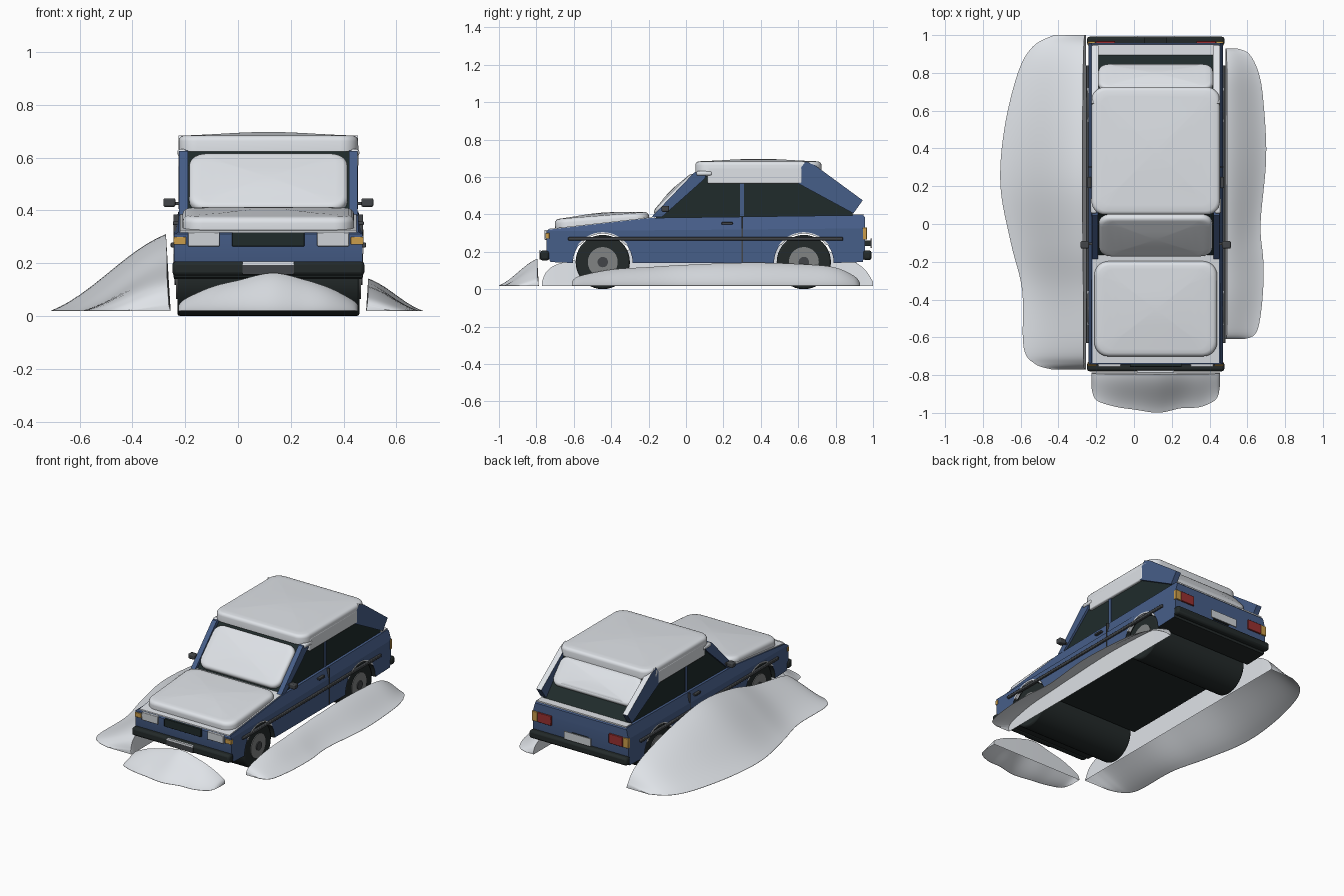
import bpy, bmesh, math
from mathutils import Matrix, Vector

if "Cube" in bpy.data.objects:
    bpy.data.objects.remove(bpy.data.objects["Cube"])

def material(name, r, g, b):
    m = bpy.data.materials.new(name)
    m.diffuse_color = (r, g, b, 1)
    m.use_nodes = True
    m.node_tree.nodes["Principled BSDF"].inputs["Base Color"].default_value = m.diffuse_color
    return m

SNOW = material("snow white", 0.78, 0.81, 0.85)
BLUE = material("body blue", 0.062, 0.112, 0.25)
GLASS = material("dark glass", 0.014, 0.024, 0.024)
BLACK = material("rubber black", 0.017, 0.023, 0.023)
TRIM = material("trim grey", 0.055, 0.06, 0.065)
HUB = material("hub grey", 0.22, 0.23, 0.23)
LAMP = material("lamp white", 0.62, 0.65, 0.68)
AMBER = material("indicator amber", 0.6, 0.34, 0.07)
RED = material("tail red", 0.32, 0.03, 0.03)
X0 = 0.115          # car centre line

def finish(name, bm, mats, bevel=0, smooth=35):
    bmesh.ops.recalc_face_normals(bm, faces=bm.faces)
    me = bpy.data.meshes.new(name)
    bm.to_mesh(me)
    bm.free()
    ob = bpy.data.objects.new(name, me)
    bpy.context.collection.objects.link(ob)
    for m in mats:
        me.materials.append(m)
    if bevel:
        mod = ob.modifiers.new("bevel", 'BEVEL')
        mod.width, mod.segments, mod.limit_method = bevel, 2, 'ANGLE'
        mod.angle_limit = math.radians(40)
    bpy.ops.object.select_all(action='DESELECT')
    ob.select_set(True)
    bpy.context.view_layer.objects.active = ob
    bpy.ops.object.shade_smooth_by_angle(angle=math.radians(smooth))
    return ob

def prism(name, pts, x0, x1, mat, up=None, down=None, bevel=0):
    """Side profile of (y, z) points stretched from x0 to x1."""
    bm = bmesh.new()
    a = [bm.verts.new((x0, y, z)) for y, z in pts]
    b = [bm.verts.new((x1, y, z)) for y, z in pts]
    bm.faces.new(a)
    bm.faces.new(b)
    for i in range(len(pts)):
        j = (i + 1) % len(pts)
        bm.faces.new((a[i], a[j], b[j], b[i]))
    bmesh.ops.recalc_face_normals(bm, faces=bm.faces)
    for f in bm.faces:
        f.normal_update()
        if up and f.normal.z > 0.5:
            f.material_index = 1
        if down and f.normal.z < -0.05:
            f.material_index = 2
    return finish(name, bm, [mat, up or mat, down or mat], bevel)

def box(name, x0, x1, y0, y1, z0, z1, mat, bevel=0):
    return prism(name, [(y0, z0), (y1, z0), (y1, z1), (y0, z1)], x0, x1, mat, bevel=bevel)

def cylinder(name, x0, x1, y, z, r, mat, n=40, bevel=0):
    pts = [(y + r * math.cos(2 * math.pi * i / n), z + r * math.sin(2 * math.pi * i / n)) for i in range(n)]
    return prism(name, pts, x0, x1, mat, bevel=bevel)

def arc(y, z, r, a0, a1, n=16):
    return [(y + r * math.cos(math.radians(a0 + (a1 - a0) * i / n)),
             z + r * math.sin(math.radians(a0 + (a1 - a0) * i / n))) for i in range(n + 1)]

def slab(name, w, l, h, corner, edge, dome, matrix):
    """Rounded snow blanket: rounded rectangle rings, soft rim and domed top."""
    rings = [(0, 0), (0, h - edge)]
    rings += [(edge * (1 - math.cos(t)), h - edge + edge * math.sin(t)) for t in (0.5, 1.0, 1.5)]
    rings += [(edge + (w / 2 - edge) * k, h) for k in (0.1, 0.25, 0.4, 0.6, 0.8, 0.95)]
    bm = bmesh.new()
    loops = []
    for d, z in rings:
        a, b = w / 2 - d, l / 2 - d * (l / w if d > edge else 1)
        r = min(max(corner - d * 0.5, 0.004), a, b)
        loop = []
        for k, (sx, sy) in enumerate(((1, 1), (-1, 1), (-1, -1), (1, -1))):
            for i in range(8):
                t = math.pi / 2 * (k + i / 7)
                x = sx * (a - r) + r * math.cos(t)
                y = sy * (b - r) + r * math.sin(t)
                lift = dome * (1 - (2 * x / w) ** 2) * (1 - (2 * y / l) ** 2) if d > 0 else 0
                loop.append(bm.verts.new(matrix @ Vector((x, y, z + lift))))
        loops.append(loop)
    for p, q in zip(loops, loops[1:]):
        for i in range(len(p)):
            j = (i + 1) % len(p)
            bm.faces.new((p[i], p[j], q[j], q[i]))
    bm.faces.new(loops[0])
    bm.faces.new(loops[-1])
    return finish(name, bm, [SNOW], smooth=60)

def pile(name, stations, place):
    """Open-bottomed snow bank from (along, width, height) stations, steep on the car side."""
    rows = []
    n = len(stations)
    for i in range(n - 1):
        p = [Vector(stations[max(0, min(n - 1, i + k))]) for k in (-1, 0, 1, 2)]
        for s in range(6 if i < n - 2 else 7):
            t = s / 6
            rows.append(0.5 * (2 * p[1] + (p[2] - p[0]) * t + (2 * p[0] - 5 * p[1] + 4 * p[2] - p[3]) * t * t
                               + (3 * p[1] - p[0] - 3 * p[2] + p[3]) * t ** 3))
    bm = bmesh.new()
    loops = []
    for t, w, h in rows:
        sec = [(0, 0)]
        for k in range(13):
            s = k / 12
            sec.append((w * (0.04 + 0.96 * s),
                        h * (0.6 * (1 - s) + 0.2 * (1 + math.cos(math.pi * s))) + 0.002))
        sec.append((w, 0))
        loops.append([bm.verts.new(place(t, u, 0.018 + z)) for u, z in sec])
    for p, q in zip(loops, loops[1:]):
        for i in range(len(p) - 1):
            bm.faces.new((p[i], p[i + 1], q[i + 1], q[i]))
    bm.faces.new(loops[0])
    bm.faces.new(loops[-1])
    return finish(name, bm, [SNOW], smooth=50)

# Body shell with wheel arches, then the shoulder tapering inwards
WHEELS = (-0.445, 0.63)
profile = [(-0.725, 0.145)]
for wy in WHEELS:
    profile += arc(wy, 0.14, 0.16, 180, 0)
profile += [(0.945, 0.145), (0.958, 0.20), (0.958, 0.325), (-0.745, 0.31), (-0.745, 0.20)]
prism("body_shell", profile, X0 - 0.357, X0 + 0.357, BLUE, down=BLACK)
shoulder = prism("body_shoulder", [(-0.745, 0.31), (0.958, 0.325), (0.957, 0.385), (0.945, 0.396),
                                   (-0.185, 0.381), (-0.735, 0.318)], X0 - 0.357, X0 + 0.357, BLUE)
for v in shoulder.data.vertices:
    if v.co.z > 0.326 or -0.74 < v.co.y < -0.7:
        v.co.x = X0 + (v.co.x - X0) * 0.955

# Thin snow on the bonnet and rear deck
prism("bonnet_snow_sheet", [(-0.738, 0.313), (-0.165, 0.381), (-0.165, 0.387), (-0.735, 0.3225)],
      X0 - 0.334, X0 + 0.334, SNOW)
box("rear_deck_snow", X0 - 0.334, X0 + 0.334, 0.89, 0.95, 0.392, 0.401, SNOW)

# Cabin glass
prism("cabin_glass", [(-0.165, 0.38), (0.07, 0.615), (0.09, 0.635), (0.67, 0.635), (0.70, 0.62), (0.905, 0.39)],
      X0 - 0.324, X0 + 0.324, GLASS)

# Full-width wheels
for wy, n in zip(WHEELS, ("front", "rear")):
    cylinder(n + "_tyres", X0 - 0.345, X0 + 0.345, wy, 0.145, 0.145, BLACK, bevel=0.01)

for s, side in ((-1, "left"), (1, "right")):
    def X(d):
        return X0 + s * d
    # Hubs and arch snow
    for wy, n in zip(WHEELS, ("front", "rear")):
        cylinder(f"{side}_{n}_hub", X(0.34), X(0.35), wy, 0.145, 0.08, HUB)
        cylinder(f"{side}_{n}_hub_cap", X(0.35), X(0.356), wy, 0.145, 0.028, TRIM, 20)
        prism(f"{side}_{n}_arch_snow", arc(wy, 0.14, 0.165, 145, 35) + arc(wy, 0.15, 0.147, 36, 144),
              X(0.34), X(0.36), SNOW)
    # Pillars
    prism(side + "_windscreen_pillar", [(-0.185, 0.385), (0.045, 0.625), (0.115, 0.63), (0.10, 0.59), (-0.13, 0.385)],
          X(0.305), X(0.338), BLUE)
    box(side + "_door_pillar", X(0.31), X(0.33), 0.29, 0.31, 0.39, 0.60, BLUE)
    prism(side + "_rear_pillar", [(0.60, 0.565), (0.615, 0.65), (0.64, 0.683), (0.69, 0.662), (0.945, 0.475),
                                  (0.895, 0.405)], X(0.303), X(0.34), BLUE, SNOW)
    # Roof edge snow
    box(side + "_roof_edge_snow", X(0.30), X(0.341), 0.115, 0.62, 0.565, 0.65, SNOW, 0.006)
    box(side + "_pillar_snow", X(0.31), X(0.345), 0.055, 0.14, 0.606, 0.632, SNOW, 0.01)
    # Side trim, door seam, handle, mirror
    box(side + "_rub_strip", X(0.35), X(0.370), -0.63, 0.84, 0.26, 0.278, TRIM, 0.004)
    box(side + "_door_seam", X(0.34), X(0.3585), 0.298, 0.304, 0.145, 0.385, TRIM)
    box(side + "_door_handle", X(0.34), X(0.362), 0.19, 0.25, 0.345, 0.358, TRIM, 0.003)
    box(side + "_mirror_arm", X(0.32), X(0.36), -0.112, -0.098, 0.42, 0.432, TRIM)
    box(side + "_mirror", X(0.352), X(0.398), -0.13, -0.09, 0.413, 0.446, TRIM, 0.007)
    # Lamps
    box(side + "_headlamp", X(0.185), X(0.305), -0.757, -0.74, 0.264, 0.317, LAMP, 0.003)
    box(side + "_front_indicator", X(0.312), X(0.36), -0.752, -0.73, 0.27, 0.30, AMBER, 0.003)
    box(side + "_tail_lamp", X(0.215), X(0.318), 0.95, 0.968, 0.265, 0.33, RED, 0.003)
    box(side + "_rear_indicator", X(0.32), X(0.36), 0.945, 0.967, 0.265, 0.33, AMBER, 0.003)

# Grille, bumpers, plates
box("grille", X0 - 0.137, X0 + 0.137, -0.756, -0.74, 0.264, 0.317, GLASS, 0.002)
box("front_bumper", X0 - 0.364, X0 + 0.364, -0.78, -0.73, 0.153, 0.207, BLACK, 0.014)
box("rear_bumper", X0 - 0.364, X0 + 0.364, 0.945, 0.992, 0.155, 0.208, BLACK, 0.014)
box("front_plate", X0 - 0.098, X0 + 0.098, -0.784, -0.778, 0.158, 0.194, TRIM)
box("front_plate_snow", X0 - 0.098, X0 + 0.098, -0.785, -0.775, 0.194, 0.206, SNOW)
box("rear_plate_bracket", X0 - 0.06, X0 + 0.06, 0.95, 0.988, 0.23, 0.26, BLACK)
box("rear_plate", X0 - 0.1, X0 + 0.1, 0.987, 0.994, 0.22, 0.272, LAMP)

# Snow blankets on the car
hood = Matrix.Translation((X0, -0.447, 0.343)) @ Matrix.Rotation(math.radians(4.5), 4, 'X')
slab("hood_snow", 0.65, 0.505, 0.05, 0.075, 0.022, 0.016, hood)
slab("roof_snow", 0.68, 0.675, 0.06, 0.07, 0.02, 0.014, Matrix.Translation((X0, 0.387, 0.623)))
screen = Matrix.Translation((X0, -0.053, 0.497)) @ Matrix.Rotation(math.radians(45), 4, 'X')
slab("windscreen_snow", 0.60, 0.295, 0.03, 0.06, 0.018, 0.012, screen)
back = Matrix.Translation((X0, 0.768, 0.544)) @ Matrix.Rotation(math.radians(-48), 4, 'X')
slab("rear_window_snow", 0.605, 0.195, 0.025, 0.05, 0.015, 0.015, back)

# Snow banks around the car
pile("left_snow_bank", [(-0.77, 0.18, 0.02), (-0.74, 0.27, 0.08), (-0.65, 0.33, 0.125), (-0.35, 0.337, 0.18),
                        (-0.1, 0.397, 0.25), (0.2, 0.452, 0.29), (0.5, 0.432, 0.25), (0.8, 0.36, 0.17),
                        (0.94, 0.28, 0.10), (1.0, 0.17, 0.02)],
     lambda t, u, z: (-0.255 - u, t, z))
pile("right_snow_bank", [(-0.61, 0.10, 0.02), (-0.57, 0.165, 0.05), (-0.4, 0.195, 0.085), (-0.2, 0.2, 0.098),
                         (0.0, 0.185, 0.11), (0.35, 0.215, 0.122), (0.65, 0.2, 0.112), (0.8, 0.175, 0.095),
                         (0.9, 0.125, 0.05), (0.93, 0.06, 0.015)],
     lambda t, u, z: (0.485 + u, t, z))
pile("front_snow_bank", [(-0.225, 0.08, 0.02), (-0.2, 0.145, 0.045), (-0.1, 0.18, 0.09), (0.0, 0.195, 0.115),
                         (0.13, 0.212, 0.143), (0.25, 0.188, 0.118), (0.35, 0.182, 0.085), (0.435, 0.14, 0.04),
                         (0.455, 0.07, 0.02)],
     lambda t, u, z: (t, -0.787 - u, z))
